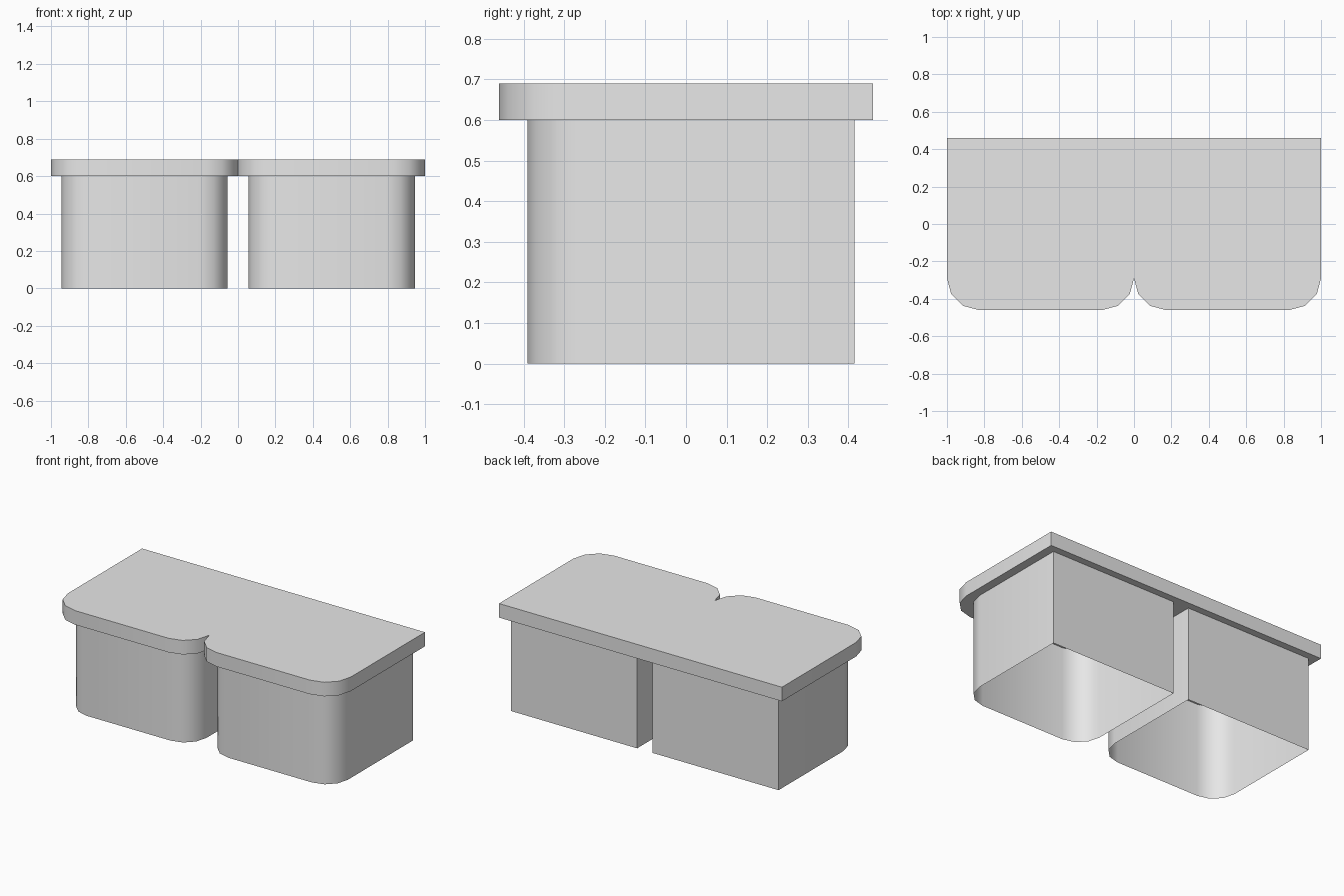
import bpy, bmesh, math

cube = bpy.data.objects.get("Cube")
if cube:
    bpy.data.objects.remove(cube, do_unlink=True)

# One plain grey for everything
grey = bpy.data.materials.new("plain_grey")
grey.use_nodes = True
grey.diffuse_color = (0.8, 0.8, 0.8, 1)
grey.node_tree.nodes["Principled BSDF"].inputs["Base Color"].default_value = (0.8, 0.8, 0.8, 1)


def rounded_front(x0, x1, y_front, radius, segments=3):
    """Front edge from left to right with two rounded corners."""
    points = []
    for cx, start in ((x0 + radius, math.pi), (x1 - radius, 1.5 * math.pi)):
        for i in range(segments + 1):
            a = start + i * math.pi / 2 / segments
            points.append((cx + radius * math.cos(a),
                           y_front + radius + radius * math.sin(a)))
    return points


def extrude_outline(name, outline, z0, z1, open_bottom=False):
    bm = bmesh.new()
    base = bm.faces.new([bm.verts.new((x, y, z0)) for x, y in outline])
    result = bmesh.ops.extrude_face_region(bm, geom=[base], use_keep_orig=True)
    moved = [v for v in result["geom"] if isinstance(v, bmesh.types.BMVert)]
    bmesh.ops.translate(bm, verts=moved, vec=(0, 0, z1 - z0))
    bmesh.ops.recalc_face_normals(bm, faces=bm.faces)
    if open_bottom:
        low = [f for f in bm.faces if all(v.co.z < z0 + 0.001 for v in f.verts)]
        bmesh.ops.delete(bm, geom=low, context='FACES_ONLY')
    mesh = bpy.data.meshes.new(name)
    bm.to_mesh(mesh)
    bm.free()
    mesh.materials.append(grey)
    obj = bpy.data.objects.new(name, mesh)
    bpy.context.collection.objects.link(obj)
    bpy.ops.object.select_all(action='DESELECT')
    obj.select_set(True)
    bpy.context.view_layer.objects.active = obj
    bpy.ops.object.shade_smooth_by_angle(angle=math.radians(40))
    return obj


# Top slab: two rounded lobes that meet in a notch at the middle
lobes = rounded_front(-1, 0, -0.46, 0.17) + rounded_front(0, 1, -0.46, 0.17)[1:]
extrude_outline("top_slab", lobes + [(1, 0.46), (-1, 0.46)], 0.6, 0.69)

# Hollow bases, open underneath
for name, x0, x1 in (("right_base", -0.945, -0.055), ("left_base", 0.055, 0.945)):
    outline = rounded_front(x0, x1, -0.39, 0.15) + [(x1, 0.415), (x0, 0.415)]
    extrude_outline(name, outline, 0, 0.6, open_bottom=True)
